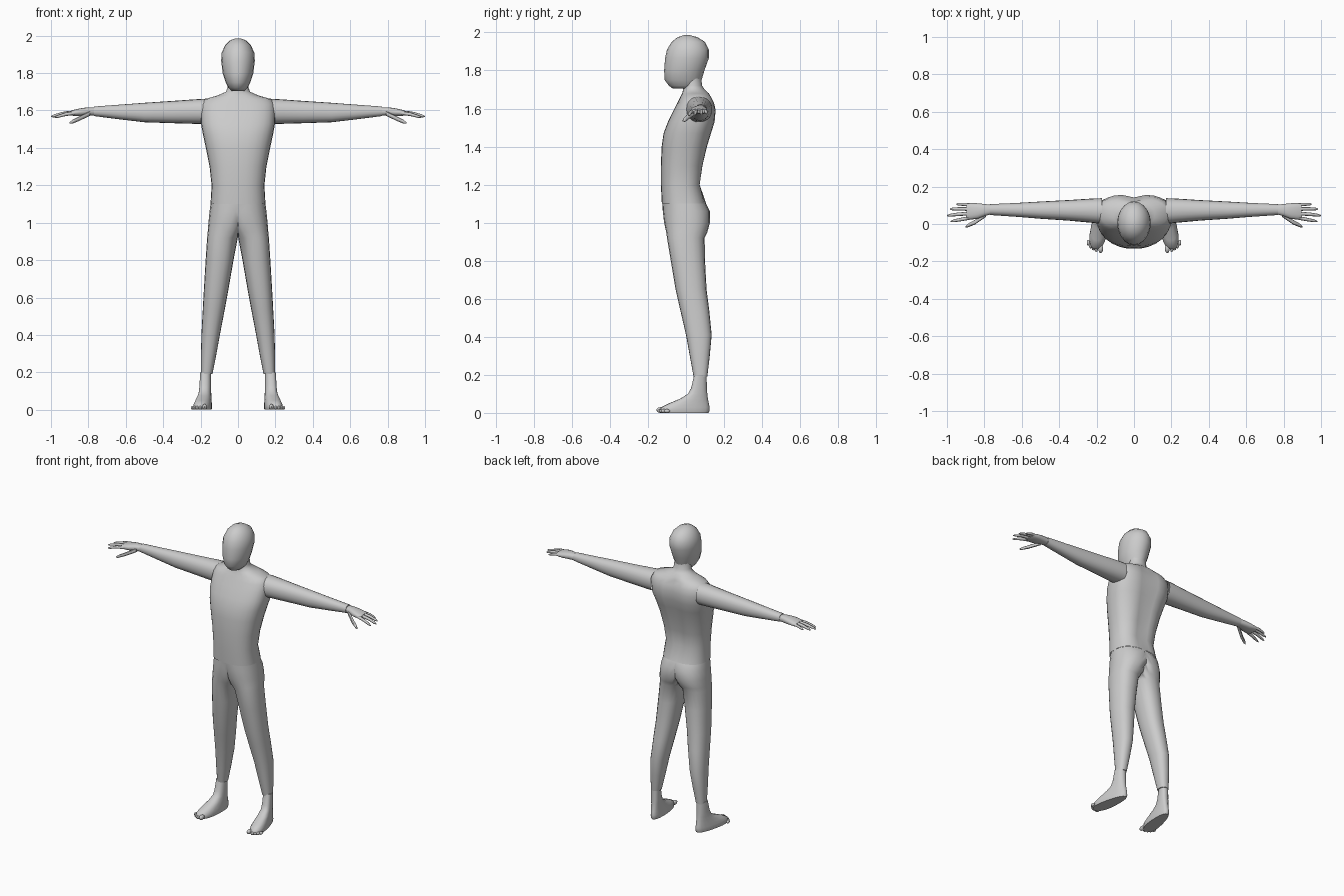
import bpy, bmesh, math
from mathutils import Vector, Matrix


def ring(axis, pos, a, b, n=2.0, sides=20):
    """Superellipse section across an axis; a and b are (low, high) extents."""
    pts = []
    for i in range(sides):
        t = 2 * math.pi * i / sides
        c, s = math.cos(t), math.sin(t)
        u = math.copysign(abs(c) ** (2 / n), c)
        v = math.copysign(abs(s) ** (2 / n), s)
        p = (a[0] + a[1]) / 2 + u * (a[1] - a[0]) / 2
        q = (b[0] + b[1]) / 2 + v * (b[1] - b[0]) / 2
        pts.append(Vector((p, q, pos)) if axis == 'z' else Vector((pos, p, q)))
    return pts


def loft(bm, rings, cap_start=True, cap_end=True):
    rows = [[bm.verts.new(p) for p in r] for r in rings]
    n = len(rows[0])
    for lo, hi in zip(rows, rows[1:]):
        for i in range(n):
            j = (i + 1) % n
            bm.faces.new((lo[i], lo[j], hi[j], hi[i]))
    if cap_start:
        bm.faces.new(rows[0][::-1])
    if cap_end:
        bm.faces.new(rows[-1])


def finish(bm, name, mirror=False, angle=50):
    bmesh.ops.recalc_face_normals(bm, faces=bm.faces[:])
    mesh = bpy.data.meshes.new(name)
    bm.to_mesh(mesh)
    bm.free()
    ob = bpy.data.objects.new(name, mesh)
    bpy.context.collection.objects.link(ob)
    bpy.ops.object.select_all(action='DESELECT')
    ob.select_set(True)
    bpy.context.view_layer.objects.active = ob
    bpy.ops.object.shade_smooth_by_angle(angle=math.radians(angle))
    if mirror:
        m = ob.modifiers.new("mirror", 'MIRROR')
        m.use_clip = True
        m.merge_threshold = 0.0005
    return ob


# Head: z, half width, front y, back y
bm = bmesh.new()
head = [(1.705, .035, -.07, .05), (1.72, .05, -.09, .07), (1.75, .066, -.112, .082),
        (1.80, .082, -.115, .097), (1.865, .09, -.11, .12), (1.91, .087, -.10, .12),
        (1.95, .068, -.076, .10), (1.975, .042, -.045, .06), (1.986, .012, -.01, .02)]
loft(bm, [ring('z', z, (-w, w), (f, b)) for z, w, f, b in head])
finish(bm, "head", angle=70)

# Torso with neck: z, half width, front y, back y, squareness
bm = bmesh.new()
torso = [(1.10, .147, -.127, .106, 2.5), (1.20, .141, -.132, .082, 2.4),
         (1.30, .152, -.132, .096, 2.4), (1.40, .172, -.128, .118, 2.4),
         (1.47, .187, -.118, .138, 2.5), (1.53, .198, -.095, .155, 2.7),
         (1.59, .20, -.066, .16, 2.7), (1.63, .198, -.045, .152, 2.6),
         (1.66, .18, -.03, .138, 2.4), (1.68, .11, -.02, .12, 2.2),
         (1.70, .065, -.015, .098, 2), (1.72, .056, -.015, .085, 2),
         (1.76, .054, -.015, .08, 2)]
rings = [ring('z', z, (-w, w), (f, b), n, 28) for z, w, f, b, n in torso]
for r in rings:
    for p in r:
        # Spine groove between the shoulder blades
        if p.y > .05 and 1.15 < p.z < 1.67:
            p.y -= .018 * math.exp(-(p.x / .045) ** 2)
loft(bm, rings, cap_start=False, cap_end=False)
finish(bm, "torso", angle=60)

# Trousers: z, inner x, outer x, front y, back y; inner side is cut at the middle
bm = bmesh.new()
legs = [(.19, .137, .198, .04, .112), (.30, .115, .198, .02, .125),
        (.41, .095, .195, .0, .135), (.54, .070, .188, -.03, .122),
        (.65, .050, .182, -.055, .108), (.80, .024, .173, -.08, .10),
        (.92, .001, .165, -.10, .098), (.95, -.03, .162, -.104, .112),
        (1.0, -.07, .158, -.115, .126), (1.06, -.12, .152, -.122, .125),
        (1.10, -.147, .147, -.124, .106)]
rings = [ring('z', z, (i, o), (f, b), 2.3) for z, i, o, f, b in legs]
for r in rings:
    for p in r:
        p.x = max(p.x, 0)
loft(bm, rings, cap_end=False)
inner = [f for f in bm.faces if all(v.co.x < 1e-4 for v in f.verts)]
bmesh.ops.delete(bm, geom=inner, context='FACES')
finish(bm, "trousers", mirror=True, angle=60)

# Arms: x, (y range), (z range)
bm = bmesh.new()
arm = [(.17, (.0, .138), (1.528, 1.663)), (.21, (.005, .137), (1.528, 1.661)),
       (.35, (.018, .128), (1.532, 1.651)), (.50, (.028, .12), (1.537, 1.641)),
       (.62, (.038, .113), (1.551, 1.632)), (.77, (.048, .106), (1.57, 1.621))]
loft(bm, [ring('x', x, y, z, 2.2) for x, y, z in arm], cap_start=False)
finish(bm, "arms", mirror=True)

# Hands: palm, then tapered digits
bm = bmesh.new()
palm = [(.76, (.053, .102), (1.573, 1.616)), (.80, (.042, .107), (1.572, 1.617)),
        (.84, (.027, .111), (1.570, 1.612)), (.875, (.024, .112), (1.570, 1.604)),
        (.895, (.03, .109), (1.576, 1.598))]
loft(bm, [ring('x', x, y, z, 2.4, 16) for x, y, z in palm])


def digit(base, mid, tip, r):
    b, m, t = Vector(base), Vector(mid), Vector(tip)
    steps = [(b, r), (m, r * .95), (m.lerp(t, .75), r * .75), (t, r * .3)]
    loft(bm, [ring('x', c.x, (c.y - k, c.y + k), (c.z - k, c.z + k), 2, 8)
              for c, k in steps])


digit((.86, .100, 1.590), (.91, .105, 1.585), (.950, .106, 1.573), .009)
digit((.87, .080, 1.591), (.93, .081, 1.585), (.985, .080, 1.570), .010)
digit((.87, .057, 1.590), (.94, .052, 1.583), (1.00, .045, 1.567), .010)
digit((.86, .036, 1.588), (.92, .025, 1.580), (.980, .014, 1.563), .010)
digit((.79, .052, 1.585), (.85, .010, 1.556), (.900, -.014, 1.533), .013)
finish(bm, "hands", mirror=True)

# Feet: z, toe-side y, heel y, width factor; splayed outwards
bm = bmesh.new()
foot = [(.0, -.132, .118, .95), (.012, -.138, .124, 1.0), (.03, -.13, .124, .98),
        (.05, -.09, .12, .92), (.075, -.03, .115, .85), (.10, .01, .112, .8),
        (.13, .027, .11, .8), (.20, .043, .108, .76)]
rings = []
for z, f, b, k in foot:
    r = ring('z', z, (-1, 1), (f, b), 2.4)
    for p in r:
        t = (.12 - p.y) / .26
        p.x = .166 + .038 * t + p.x * k * (.034 + .02 * min(t, .8))
    rings.append(r)
loft(bm, rings)
# Toes
for i in range(5):
    s = .016 if i == 0 else .0105
    x = (.178, .202, .218, .232, .244)[i]
    y = (-.132, -.134, -.126, -.115, -.10)[i]
    mat = Matrix.Translation((x, y, s * .95)) @ Matrix.Diagonal((s * .85, s * 1.5, s * .95, 1))
    bmesh.ops.create_uvsphere(bm, u_segments=10, v_segments=6, radius=1, matrix=mat)
finish(bm, "feet", mirror=True)
